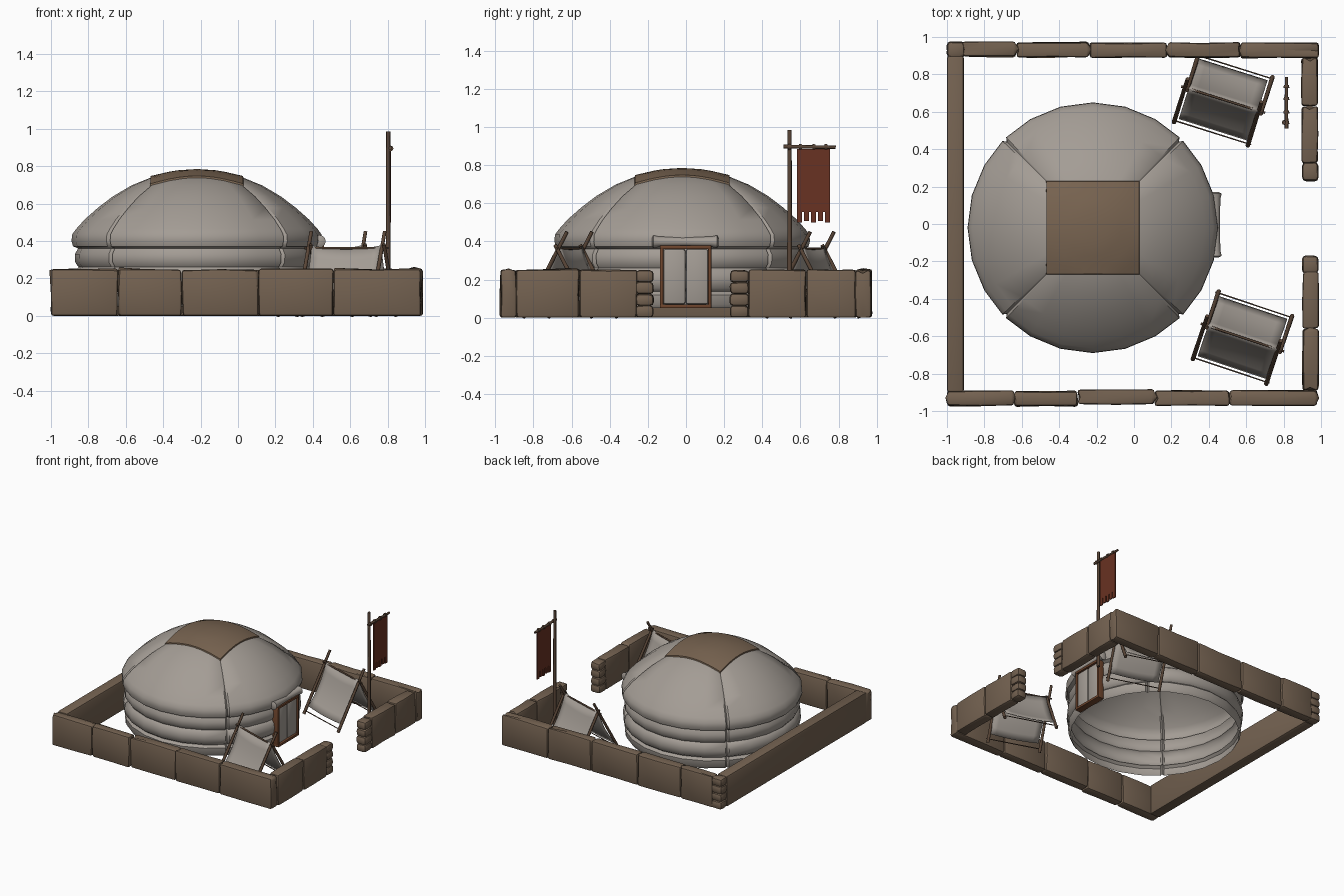
import bpy, bmesh, math, random
from mathutils import Vector, Matrix

if "Cube" in bpy.data.objects:
    bpy.data.objects.remove(bpy.data.objects["Cube"])
random.seed(4)

def material(name, rgb):
    m = bpy.data.materials.new(name)
    m.diffuse_color = (*rgb, 1)
    m.use_nodes = True
    m.node_tree.nodes["Principled BSDF"].inputs["Base Color"].default_value = m.diffuse_color
    return m

CLAY = material("clay_brown", (0.175, 0.122, 0.082))
CLOTH = material("grey_cloth", (0.37, 0.335, 0.30))
HIDE = material("brown_hide", (0.19, 0.128, 0.082))
WOOD = material("dark_wood", (0.10, 0.06, 0.038))
FRAME = material("red_wood", (0.16, 0.06, 0.026))
RUST = material("rust_banner", (0.14, 0.032, 0.016))

def finish(name, bm, mat, angle=40):
    bmesh.ops.recalc_face_normals(bm, faces=bm.faces)
    me = bpy.data.meshes.new(name)
    bm.to_mesh(me)
    bm.free()
    me.materials.append(mat)
    ob = bpy.data.objects.new(name, me)
    bpy.context.collection.objects.link(ob)
    bpy.ops.object.select_all(action='DESELECT')
    ob.select_set(True)
    bpy.context.view_layer.objects.active = ob
    bpy.ops.object.shade_smooth_by_angle(angle=math.radians(angle))
    return ob

def block(name, lo, hi, mat, bevel=0.012, jitter=0.0, cuts=0):
    """Box between two corners with rounded edges and optional lumps."""
    bm = bmesh.new()
    bmesh.ops.create_cube(bm, size=1)
    lo, hi = Vector(lo), Vector(hi)
    if cuts:
        bmesh.ops.subdivide_edges(bm, edges=bm.edges[:], cuts=cuts, use_grid_fill=True)
    for v in bm.verts:
        v.co = Vector([(lo[i] + hi[i]) / 2 + v.co[i] * (hi[i] - lo[i]) for i in range(3)])
        low = v.co.z < lo.z + 0.001
        v.co += Vector([random.uniform(-jitter, jitter) for _ in range(3)])
        if low:
            v.co.z = lo.z
    if bevel:
        sharp = [e for e in bm.edges if e.calc_face_angle(0) > 1]
        bmesh.ops.bevel(bm, geom=sharp, offset=bevel, segments=2, profile=0.5, affect='EDGES')
    return finish(name, bm, mat)

def lathe(name, p, q, rings, mat, n=8):
    """Round bar from p to q; rings are (fraction along, radius)."""
    p, q = Vector(p), Vector(q)
    rot = (q - p).to_track_quat('Z', 'Y').to_matrix()
    bm = bmesh.new()
    loops = []
    for t, r in rings:
        c = p.lerp(q, t)
        loops.append([bm.verts.new(c + rot @ Vector((r * math.cos(2 * math.pi * k / n),
                      r * math.sin(2 * math.pi * k / n), 0))) for k in range(n)])
    for a, b in zip(loops, loops[1:]):
        for k in range(n):
            bm.faces.new((a[k], a[(k + 1) % n], b[(k + 1) % n], b[k]))
    bm.faces.new(loops[0])
    bm.faces.new(loops[-1])
    return finish(name, bm, mat, 50)

def rod(name, p, q, r, mat=WOOD, n=8):
    return lathe(name, p, q, [(0, r), (1, r * 0.85)], mat, n)

# Enclosure wall: rows of lumpy clay blocks
def wall_row(name, splits, fixed, axis):
    for i, (a, b) in enumerate(zip(splits, splits[1:])):
        d, h = random.uniform(-0.004, 0.004), 0.25 + random.uniform(-0.004, 0.004)
        lo, hi = (a + 0.002, fixed[0] + d, 0), (b - 0.002, fixed[1] + d, h)
        if axis == 'y':
            lo, hi = (lo[1], lo[0], 0), (hi[1], hi[0], h)
        block(f"{name}_block_{i}", lo, hi, CLAY, 0.014, 0.004, 1)

wall_row("front_wall", [-1, -0.64, -0.30, 0.11, 0.51, 0.98], (-0.97, -0.89), 'x')
wall_row("back_wall", [-0.92, -0.63, -0.24, 0.18, 0.57, 0.99], (0.89, 0.97), 'x')
wall_row("right_wall_south", [-0.89, -0.56, -0.255], (0.90, 0.985), 'y')
wall_row("right_wall_north", [0.325, 0.63, 0.89], (0.90, 0.985), 'y')
block("left_wall", (-1, -0.90, 0), (-0.91, 0.90, 0.25), CLAY, 0.014)

# Stacked stones closing the wall ends
def stone_stack(name, x0, x1, y0, y1):
    for i in range(4):
        block(f"{name}_stone_{i}", (x0, y0, i * 0.0615), (x1, y1, i * 0.0615 + 0.064),
              CLAY, 0.02, 0.003)

stone_stack("gate_south", 0.90, 0.985, -0.265, -0.17)
stone_stack("gate_north", 0.90, 0.985, 0.23, 0.33)
stone_stack("back_corner", -1, -0.905, 0.89, 0.975)

# Round tent: revolved cloth shell with four seam grooves
CX, CY = -0.22, -0.02
SIDES = [(0.63, 0.05), (0.645, 0.07), (0.65, 0.12), (0.63, 0.138), (0.652, 0.155), (0.66, 0.20),
         (0.652, 0.245), (0.632, 0.26), (0.65, 0.285), (0.652, 0.33), (0.635, 0.36),
         (0.662, 0.372), (0.67, 0.40), (0.667, 0.435)]
ROOF = [(0.645, 0.465), (0.60, 0.515), (0.53, 0.577), (0.45, 0.638), (0.35, 0.697),
        (0.25, 0.738), (0.12, 0.768), (0.0, 0.776)]
angles = []
for k in range(24):
    a = 15 * k
    angles += [(a - 1.2, 1), (a, 0.972), (a + 1.2, 1)] if k % 6 == 3 else [(a, 1)]
bm = bmesh.new()
rows = [[bm.verts.new((CX + r * f * math.cos(math.radians(a)), CY + r * f * math.sin(math.radians(a)), z))
         for a, f in angles] for r, z in SIDES + ROOF[:-1]]
n = len(angles)
for a, b in zip(rows, rows[1:]):
    for k in range(n):
        bm.faces.new((a[k], a[(k + 1) % n], b[(k + 1) % n], b[k]))
top = bm.verts.new((CX, CY, ROOF[-1][1]))
for k in range(n):
    bm.faces.new((rows[-1][k], rows[-1][(k + 1) % n], top))
finish("round_tent_shell", bm, CLOTH, 45)

def roof_height(r):
    for (r1, z1), (r0, z0) in zip(ROOF, ROOF[1:]):
        if r >= r0:
            return z0 + (z1 - z0) * (r - r0) / (r1 - r0)

# Square hide draped over the crown
bm = bmesh.new()
bmesh.ops.create_grid(bm, x_segments=10, y_segments=10, size=0.247)
for v in bm.verts:
    v.co.z = roof_height(math.hypot(v.co.x, v.co.y)) + 0.009
rim = bmesh.ops.extrude_edge_only(bm, edges=[e for e in bm.edges if e.is_boundary])
for v in rim["geom"]:
    if isinstance(v, bmesh.types.BMVert):
        v.co += Vector((v.co.x * 0.02, v.co.y * 0.02, -0.025))
bmesh.ops.translate(bm, verts=bm.verts, vec=(CX, CY, 0))
finish("crown_hide", bm, HIDE)

# Door: wooden frame, two cloth leaves, rolled flap above
for s, y in (("south", -0.136), ("north", 0.116)):
    block(f"door_post_{s}", (0.405, y, 0.05), (0.458, y + 0.017, 0.375), FRAME, 0.003)
block("door_lintel", (0.405, -0.136, 0.36), (0.46, 0.133, 0.378), FRAME, 0.003)
block("door_sill", (0.405, -0.136, 0.05), (0.46, 0.133, 0.07), FRAME, 0.003)
block("door_leaf_south", (0.41, -0.12, 0.07), (0.45, -0.003, 0.36), CLOTH, 0.012)
block("door_leaf_north", (0.41, -0.001, 0.07), (0.45, 0.117, 0.36), CLOTH, 0.012)
lathe("door_flap_roll", (0.435, -0.178, 0.398), (0.435, 0.17, 0.398),
      [(0, 0.02), (0.02, 0.034), (0.1, 0.027), (0.5, 0.024), (0.9, 0.027), (0.98, 0.034), (1, 0.02)],
      CLOTH, 12)

# Small ridge tents
def ridge_tent(name, x, y, degrees):
    place = Matrix.Translation((x, y, 0)) @ Matrix.Rotation(math.radians(degrees), 4, 'Z')
    at = lambda u, v, z: place @ Vector((u, v, z))
    for e, u in (("west", -0.207), ("east", 0.207)):
        for s, side, over in (("a", -1, 1.25), ("b", 1, 1.06)):
            off = u + side * 0.008
            rod(f"{name}_{e}_pole_{s}", at(off, side * 0.195, 0),
                at(off, side * 0.195 * (1 - over), 0.36 * over), 0.012)
    rod(f"{name}_ridge_rod", at(-0.235, 0, 0.362), at(0.235, 0, 0.362), 0.007)
    for s, side in (("front", -1), ("back", 1)):
        rod(f"{name}_{s}_ground_rod", at(-0.215, side * 0.185, 0.025), at(0.215, side * 0.185, 0.025), 0.004)
        # sagging cloth slope
        bm = bmesh.new()
        bmesh.ops.create_grid(bm, x_segments=8, y_segments=6, size=1)
        for v in bm.verts:
            u, t = v.co.x, (v.co.y + 1) / 2
            sag = 0.022 * (1 - u * u) * (1 - 0.5 * t) + 0.02 * math.sin(math.pi * t)
            v.co = at(u * 0.195, side * (0.168 * t - 0.012 * math.sin(math.pi * t)),
                      0.376 - 0.315 * t - sag)
        ob = finish(f"{name}_{s}_cloth", bm, CLOTH)
        mod = ob.modifiers.new("thickness", 'SOLIDIFY')
        mod.thickness, mod.offset = 0.006, 0

ridge_tent("south_tent", 0.58, -0.607, -18.5)
ridge_tent("north_tent", 0.477, 0.665, -17.5)

# Banner on a pole, with a fringed lower edge
rod("banner_pole", (0.803, 0.543, 0), (0.803, 0.543, 0.985), 0.013)
rod("banner_crossbar", (0.815, 0.51, 0.897), (0.815, 0.785, 0.893), 0.010)
for i, y in enumerate((0.543, 0.60, 0.67, 0.735)):
    rod(f"banner_tie_{i}", (0.815, y - 0.008, 0.895), (0.815, y + 0.008, 0.895), 0.016)
block("banner_cloth", (0.811, 0.582, 0.555), (0.819, 0.755, 0.885), RUST, 0)
for i in range(5):
    y = 0.582 + i * 0.0368
    block(f"banner_fringe_{i}", (0.811, y, 0.50 + 0.006 * (i % 2)), (0.819, y + 0.0258, 0.556), RUST, 0)
